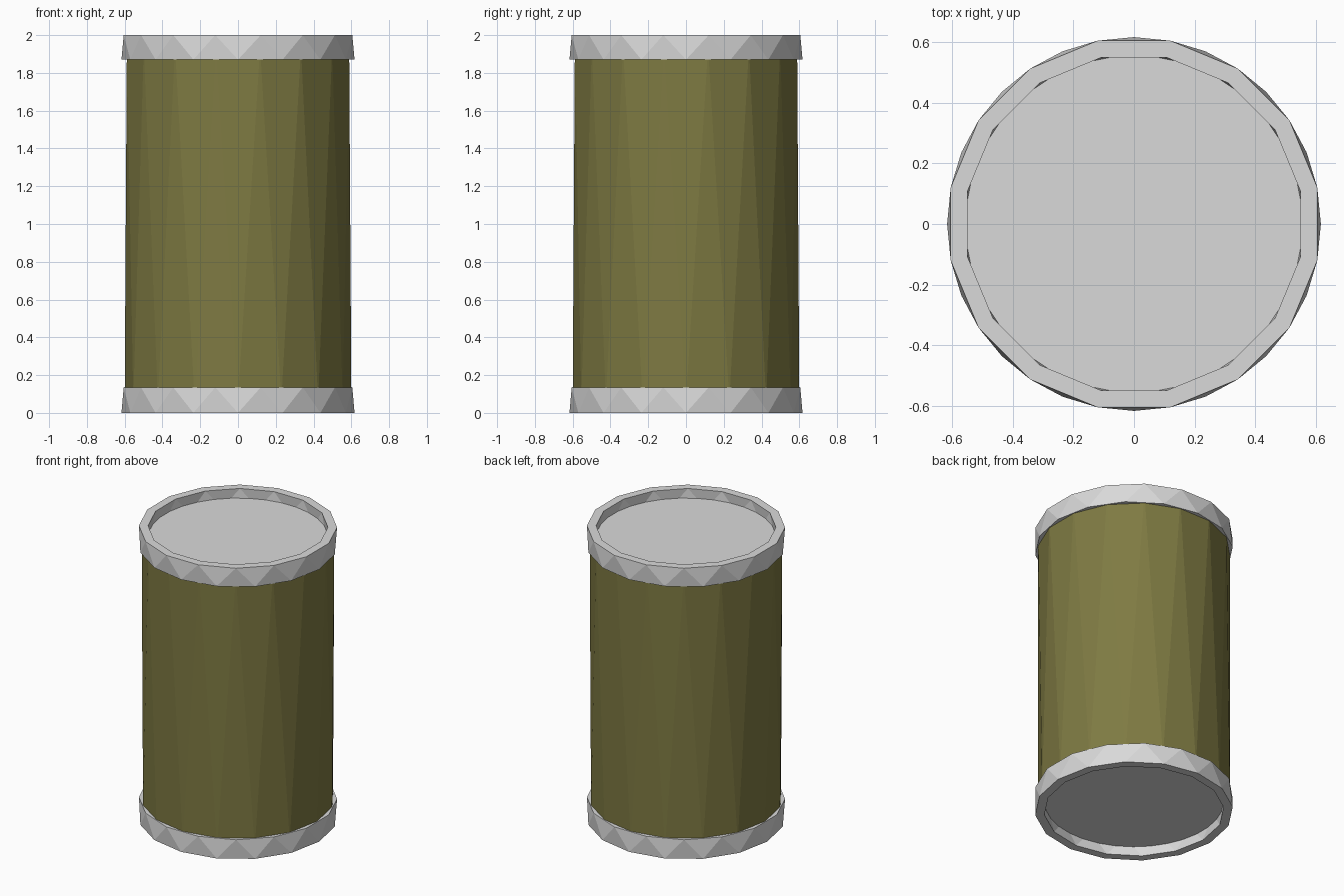
import bpy, bmesh, math

if "Cube" in bpy.data.objects:
    bpy.data.objects.remove(bpy.data.objects["Cube"])

SIDES = 16
STEP = 2 * math.pi / SIDES


def material(name, rgb):
    m = bpy.data.materials.new(name)
    m.diffuse_color = (*rgb, 1)
    m.use_nodes = True
    m.node_tree.nodes["Principled BSDF"].inputs["Base Color"].default_value = m.diffuse_color
    return m


steel = material("light_grey_metal", (0.70, 0.70, 0.70))
olive = material("olive_green", (0.21, 0.195, 0.055))


def ring(bm, radius, z, turn):
    """16-sided ring, turned by a fraction of one side."""
    return [bm.verts.new((radius * math.cos((i + turn) * STEP),
                          radius * math.sin((i + turn) * STEP), z))
            for i in range(SIDES)]


def twisted_band(bm, low, high):
    """Triangle band between a ring and the half-turned ring above it."""
    for i in range(SIDES):
        j = (i + 1) % SIDES
        bm.faces.new((low[i], low[j], high[i]))
        bm.faces.new((low[j], high[j], high[i]))


def finish(bm, name, mats):
    bmesh.ops.recalc_face_normals(bm, faces=bm.faces)
    mesh = bpy.data.meshes.new(name)
    bm.to_mesh(mesh)
    bm.free()
    for m in mats:
        mesh.materials.append(m)
    bpy.context.collection.objects.link(bpy.data.objects.new(name, mesh))


# Body with grey end caps, recessed inside the rims
bm = bmesh.new()
low, high = ring(bm, 0.60, 0.065, 0), ring(bm, 0.60, 1.935, 0.5)
twisted_band(bm, low, high)
for cap in (low, high):
    bm.faces.new(cap).material_index = 1
finish(bm, "can_body", [olive, steel])


# Rims: hollow bands with faceted walls
def rim(name, z0, z1):
    bm = bmesh.new()
    outer = ring(bm, 0.617, z0, 0), ring(bm, 0.617, z1, 0.5)
    inner = ring(bm, 0.56, z0, 0), ring(bm, 0.56, z1, 0.5)
    twisted_band(bm, *outer)
    twisted_band(bm, *inner)
    for o, n in zip(outer, inner):
        for i in range(SIDES):
            j = (i + 1) % SIDES
            bm.faces.new((o[i], o[j], n[j], n[i]))
    finish(bm, name, [steel])


rim("bottom_rim", 0.0, 0.135)
rim("top_rim", 1.87, 2.0)
